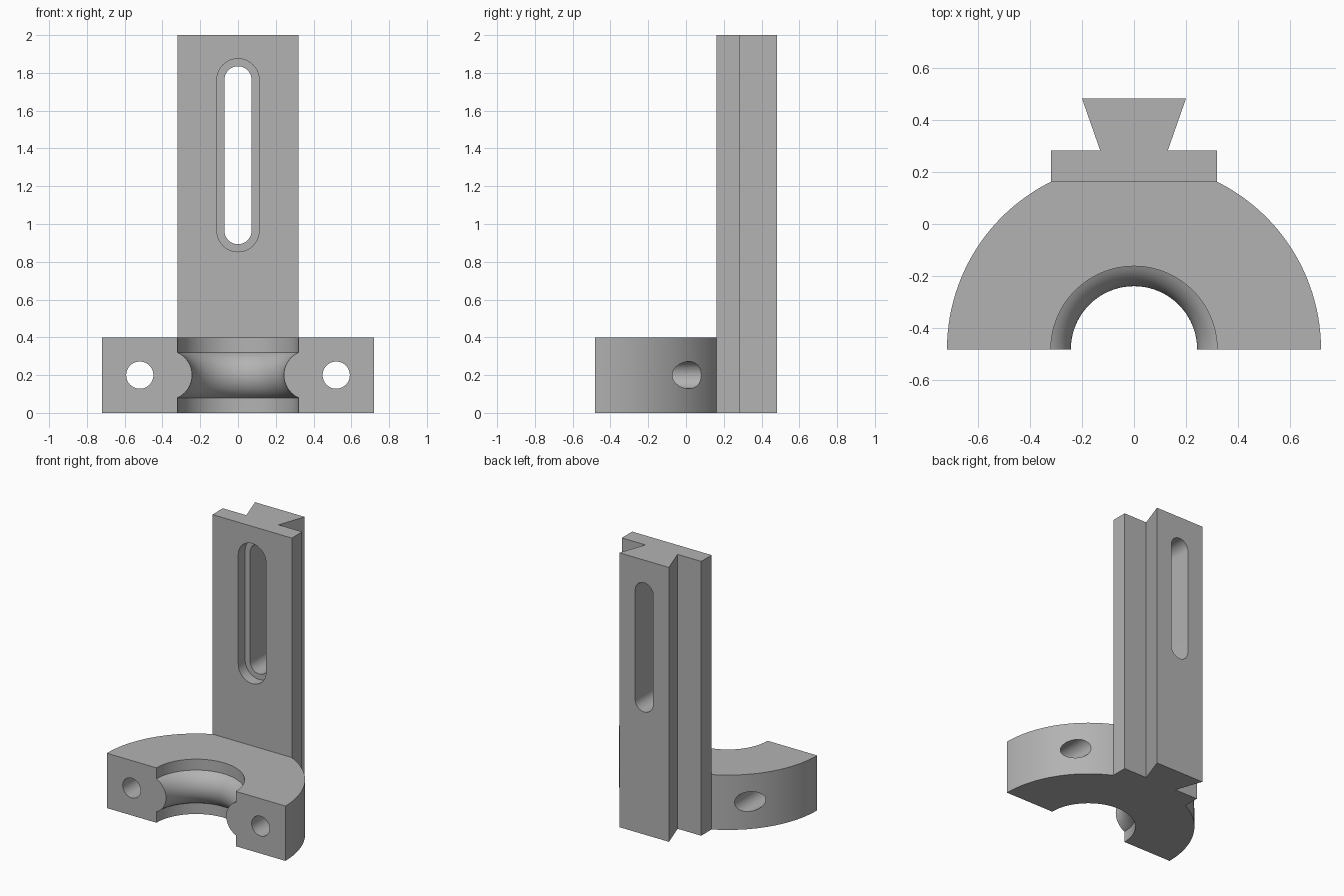
import bpy, bmesh
from math import pi, sin, cos, asin, radians
from mathutils import Vector, Matrix

if "Cube" in bpy.data.objects:
    bpy.data.objects.remove(bpy.data.objects["Cube"])

FRONT, PLATE, STEP, BACK = -0.4825, 0.1625, 0.2825, 0.4825
OUTER, INNER, HEIGHT = 0.72, 0.32, 0.4

grey = bpy.data.materials.new("plain grey")
grey.use_nodes = True
colour = (0.45, 0.45, 0.45, 1)
grey.diffuse_color = colour
grey.node_tree.nodes["Principled BSDF"].inputs["Base Color"].default_value = colour


def finish(bm, name):
    bmesh.ops.recalc_face_normals(bm, faces=bm.faces)
    mesh = bpy.data.meshes.new(name)
    bm.to_mesh(mesh)
    bm.free()
    mesh.materials.append(grey)
    obj = bpy.data.objects.new(name, mesh)
    bpy.context.collection.objects.link(obj)
    return obj


def prism(name, points, direction):
    """Extrude a closed outline along a direction."""
    bm = bmesh.new()
    face = bm.faces.new([bm.verts.new(p) for p in points])
    new = bmesh.ops.extrude_face_region(bm, geom=[face], use_keep_orig=True)["geom"]
    verts = [g for g in new if isinstance(g, bmesh.types.BMVert)]
    bmesh.ops.translate(bm, verts=verts, vec=Vector(direction))
    return finish(bm, name)


def slot(name, x, low, high, r, y0, y1, n=24):
    """Round-ended cutter running front to back."""
    pts = [(x + r * cos(pi * i / n), y0, high + r * sin(pi * i / n)) for i in range(n + 1)]
    pts += [(x - r * cos(pi * i / n), y0, low - r * sin(pi * i / n)) for i in range(n + 1)]
    if low == high:
        pts = pts[:n] + pts[n + 1:-1]
    return prism(name, pts, (0, y1 - y0, 0))


def combine(target, other, operation):
    """Apply a boolean and discard the second object."""
    mod = target.modifiers.new("cut", "BOOLEAN")
    mod.operation, mod.solver, mod.object = operation, "EXACT", other
    bpy.context.view_layer.update()
    graph = bpy.context.evaluated_depsgraph_get()
    mesh = bpy.data.meshes.new_from_object(target.evaluated_get(graph))
    target.modifiers.clear()
    target.data = mesh
    bpy.data.objects.remove(other)


# Half-ring clamp: cross-section with a rounded inner ridge, swept half a turn
half, ridge = 0.12, 0.132
spread = asin(half / ridge)
centre = INNER + ridge * cos(spread)
section = [(INNER, 0), (OUTER, 0), (OUTER, HEIGHT), (INNER, HEIGHT)]
for i in range(25):
    a = spread * (1 - i / 12)
    section.append((centre - ridge * cos(a), HEIGHT / 2 + ridge * sin(a)))
bm = bmesh.new()
verts = [bm.verts.new((x, FRONT, z)) for x, z in section]
edges = [bm.edges.new((v, verts[i - 1])) for i, v in enumerate(verts)]
bmesh.ops.spin(bm, geom=verts + edges, cent=(0, FRONT, 0), axis=(0, 0, 1),
               angle=pi, steps=72)
bmesh.ops.holes_fill(bm, edges=[e for e in bm.edges if e.is_boundary], sides=0)
bracket = finish(bm, "clamp_bracket")

# Flat at the back of the clamp
combine(bracket, prism("flat_cutter", [(-1, PLATE, -1), (1, PLATE, -1), (1, PLATE, 1),
                                       (-1, PLATE, 1)], (0, 1, 0)), "DIFFERENCE")

# Bolt holes through the clamp ears
for side in (-1, 1):
    combine(bracket, slot("bolt_cutter", side * 0.52, 0.2, 0.2, 0.072, -1, 1), "DIFFERENCE")

# Upright plate with a dovetail rail on its back
right = [(0.32, PLATE), (0.32, STEP), (0.13, STEP), (0.2, BACK)]
outline = right + [(-x, y) for x, y in reversed(right)]
upright = prism("dovetail_upright", [(x, y, 0) for x, y in outline], (0, 0, 2))

# Long slot with a wider recess at the front
combine(upright, slot("slot_cutter", 0, 0.965, 1.763, 0.072, 0, 1), "DIFFERENCE")
combine(upright, slot("recess_cutter", 0, 0.965, 1.763, 0.112, 0, PLATE + 0.08), "DIFFERENCE")

# One solid bracket, smooth on the round faces only
combine(bracket, upright, "UNION")
bpy.ops.object.select_all(action="DESELECT")
bracket.select_set(True)
bpy.context.view_layer.objects.active = bracket
bpy.ops.object.shade_smooth_by_angle(angle=radians(30))
